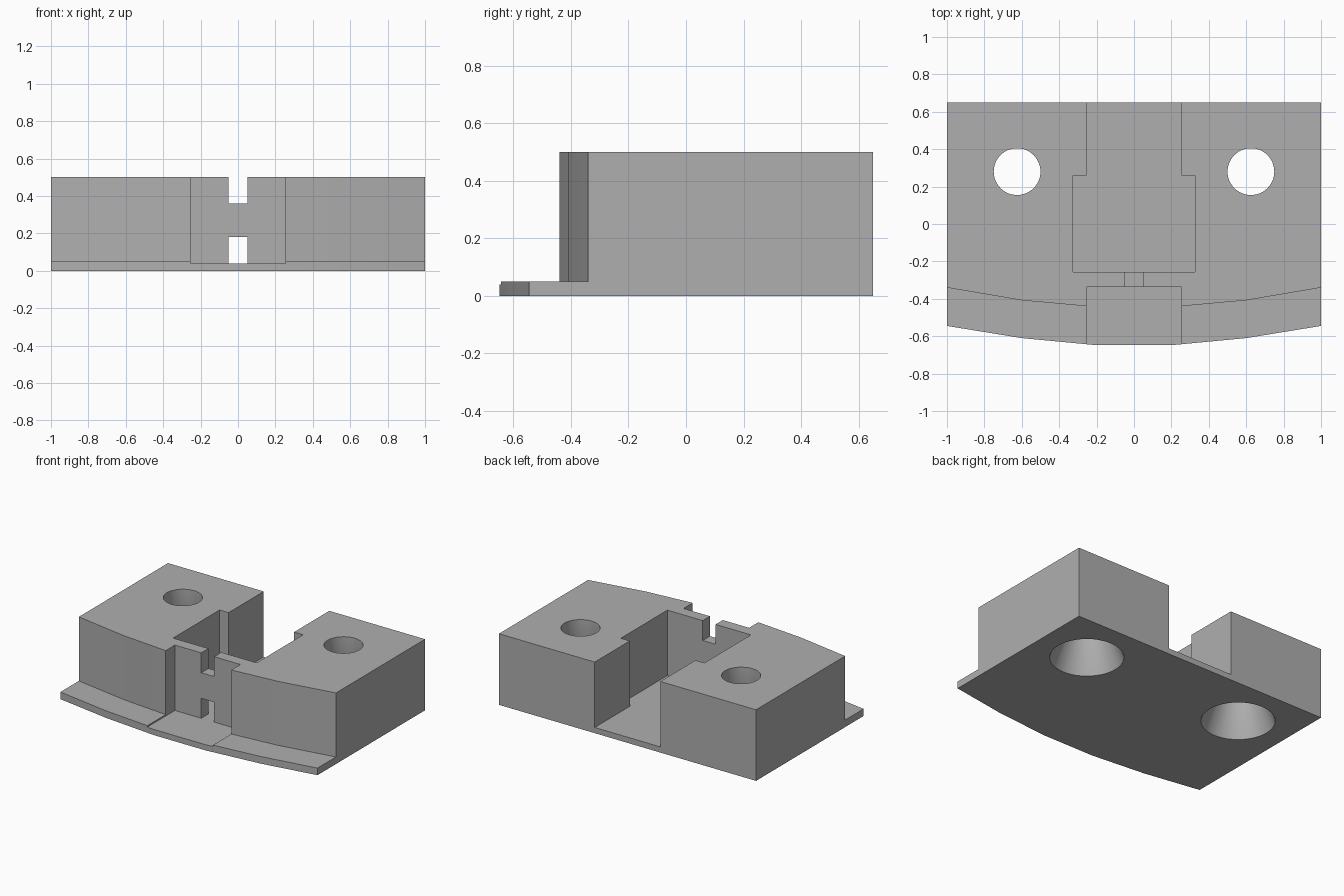
import bpy
import bmesh
import math

cube = bpy.data.objects.get("Cube")
if cube:
    bpy.data.objects.remove(cube, do_unlink=True)

grey = bpy.data.materials.new("plain grey")
grey.use_nodes = True
grey.diffuse_color = (0.43, 0.43, 0.43, 1)
grey.node_tree.nodes["Principled BSDF"].inputs["Base Color"].default_value = grey.diffuse_color


def loft(name, rings):
    """Solid from a stack of matching rings of 3D points, bottom to top."""
    bm = bmesh.new()
    loops = [[bm.verts.new(p) for p in ring] for ring in rings]
    for low, high in zip(loops, loops[1:]):
        for i in range(len(low)):
            j = (i + 1) % len(low)
            bm.faces.new((low[i], low[j], high[j], high[i]))
    bm.faces.new(loops[0][::-1])
    bm.faces.new(loops[-1])
    bmesh.ops.recalc_face_normals(bm, faces=bm.faces)
    mesh = bpy.data.meshes.new(name)
    bm.to_mesh(mesh)
    bm.free()
    mesh.materials.append(grey)
    obj = bpy.data.objects.new(name, mesh)
    bpy.context.collection.objects.link(obj)
    return obj


def prism(name, outline, z0, z1):
    return loft(name, [[(x, y, z) for x, y in outline] for z in (z0, z1)])


def block(name, half_width, y0, y1, z0, z1):
    w = half_width
    return prism(name, [(-w, y0), (w, y0), (w, y1), (-w, y1)], z0, z1)


def mirrored(half):
    """Close a right-hand half outline with its mirror image."""
    return half + [(-x, y) for x, y in reversed(half)]


def lathe(name, cx, cy, profile, sides=48):
    turns = [2 * math.pi * i / sides for i in range(sides)]
    return loft(name, [[(cx + r * math.cos(a), cy + r * math.sin(a), z) for a in turns]
                       for r, z in profile])


FLOOR, LEDGE, TOP, OVER = 0.04, 0.05, 0.5, 1.0

# Body with a gently bowed front
body = prism("bracket_body", mirrored([(0.2, -0.648), (0.6, -0.61), (1, -0.545), (1, 0.65)]), 0, TOP)

cutters = [
    # Step above the thin front lip
    prism("lip_cutter", mirrored([(0.2, -0.444), (0.6, -0.408), (1, -0.34), (1.2, -0.306), (1.2, -1)]),
          LEDGE, OVER),
    # Wide pocket running into the narrower rear channel
    prism("pocket_cutter", mirrored([(0.325, -0.257), (0.325, 0.26), (0.255, 0.26), (0.255, 1)]),
          FLOOR, OVER),
    # Front recess, leaving a thin web
    block("recess_cutter", 0.255, -1, -0.337, FLOOR, OVER),
    # Notches above and below the middle of the web
    block("upper_notch_cutter", 0.05, -0.36, -0.23, 0.36, OVER),
    block("lower_notch_cutter", 0.05, -0.36, -0.23, FLOOR, 0.18),
]
# Screw holes flaring out towards the underside
for side, word in ((1, "left"), (-1, "right")):
    cutters.append(lathe(word + "_hole_cutter", side * 0.625, 0.28,
                         [(0.243, -0.02), (0.125, 0.28), (0.125, 0.6)]))

bpy.ops.object.select_all(action='DESELECT')
bpy.context.view_layer.objects.active = body
body.select_set(True)
for cutter in cutters:
    cutter.hide_render = True
    mod = body.modifiers.new(cutter.name, 'BOOLEAN')
    mod.operation = 'DIFFERENCE'
    mod.solver = 'EXACT'
    mod.object = cutter
    bpy.ops.object.modifier_apply(modifier=mod.name)
    bpy.data.objects.remove(cutter, do_unlink=True)

bpy.ops.object.shade_smooth_by_angle(angle=math.radians(25))
